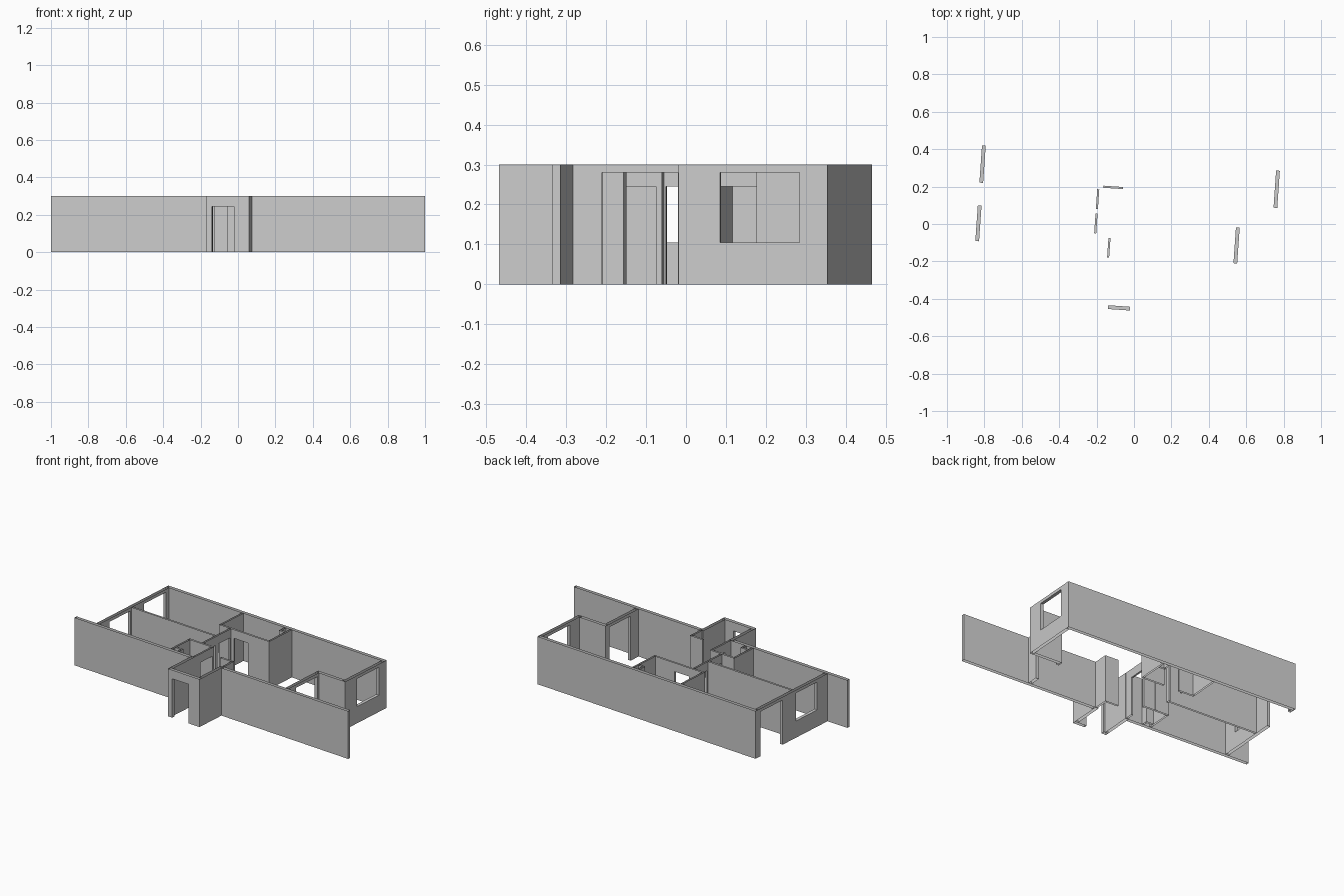
import bpy, bmesh, math

if "Cube" in bpy.data.objects:
    bpy.data.objects.remove(bpy.data.objects["Cube"], do_unlink=True)

HEIGHT = 0.30
TURN = math.radians(-4)
OUTER, INNER = 0.02, 0.011

grey = bpy.data.materials.new("plaster_grey")
grey.use_nodes = True
grey.diffuse_color = (0.6, 0.6, 0.6, 1)
grey.node_tree.nodes["Principled BSDF"].inputs["Base Color"].default_value = (0.6, 0.6, 0.6, 1)


def wall(name, axis, start, end, face, thick, openings=()):
    """Open-topped wall along 'p' (length) or 'q' (depth); openings are (from, to, sill, head)."""
    bm = bmesh.new()

    def quad(*pts):
        coords = [(a, t, z) if axis == "p" else (t, a, z) for a, t, z in pts]
        bm.faces.new([bm.verts.new(c) for c in coords])

    near, far = face, face + thick

    def sides(a, b, z0, z1):
        quad((a, near, z0), (b, near, z0), (b, near, z1), (a, near, z1))
        quad((b, far, z0), (a, far, z0), (a, far, z1), (b, far, z1))

    def jamb(a, z0, z1):
        quad((a, far, z0), (a, near, z0), (a, near, z1), (a, far, z1))

    def ledge(a, b, z):
        quad((a, near, z), (b, near, z), (b, far, z), (a, far, z))

    at = start
    jamb(start, 0, HEIGHT)
    for a, b, sill, head in openings:
        sides(at, a, 0, HEIGHT)
        sides(a, b, head, HEIGHT)
        ledge(a, b, head)
        if sill > 0:
            sides(a, b, 0, sill)
            ledge(a, b, sill)
        jamb(a, sill, head)
        jamb(b, sill, head)
        at = b
    sides(at, end, 0, HEIGHT)
    jamb(end, 0, HEIGHT)

    bmesh.ops.remove_doubles(bm, verts=bm.verts, dist=0.0001)
    bmesh.ops.recalc_face_normals(bm, faces=bm.faces)
    mesh = bpy.data.meshes.new(name)
    bm.to_mesh(mesh)
    bm.free()
    mesh.materials.append(grey)
    obj = bpy.data.objects.new(name, mesh)
    obj.rotation_euler.z = TURN
    bpy.context.collection.objects.link(obj)


def window(a, b):
    return (a, b, 0.105, 0.28)


def tall_door(a, b):
    return (a, b, 0, 0.28)


def door(a, b):
    return (a, b, 0, 0.245)


# Outer shell
FRONT, BACK = -0.264, 0.408
wall("back_wall", "p", -0.84, 0.758, BACK - OUTER, OUTER)
wall("front_wall_west", "p", -0.984, -0.139, FRONT, OUTER)
wall("front_wall_east", "p", 0.0925, 1.02, FRONT, OUTER)
wall("west_end_wall", "q", FRONT + OUTER, BACK - OUTER, -0.84, OUTER,
     [window(-0.15, 0.041), tall_door(0.163, 0.362)])
wall("east_end_wall", "q", 0.034, BACK - OUTER, 0.738, OUTER, [window(0.139, 0.338)])
wall("east_step_wall", "p", 0.545, 0.738, 0.034, OUTER)
wall("east_recess_wall", "q", FRONT + OUTER, 0.034, 0.545, OUTER, [tall_door(-0.172, 0.02)])

# Entrance porch
PORCH = -0.463
wall("porch_front", "p", -0.139, 0.0925, PORCH, OUTER, [door(-0.108, 0.011)])
wall("porch_west_wall", "q", PORCH + OUTER, FRONT + OUTER, -0.139, OUTER)
wall("porch_east_wall", "q", PORCH + OUTER, FRONT + OUTER, 0.0725, OUTER)
wall("hall_stub", "q", FRONT + OUTER, -0.15, 0.0815, INNER)
wall("hall_stub_return", "p", 0.0, 0.0815, -0.161, INNER)

# Bedroom partition and hall wall
wall("bedroom_partition", "p", -0.82, -0.209, 0.048, INNER)
wall("hall_wall", "q", -0.069, 0.182, -0.209, INNER,
     [door(-0.064, 0.041), door(0.066, 0.172)])

# Bathroom at the back
wall("bathroom_front", "p", -0.285, 0.08, 0.182, INNER, [door(-0.178, -0.073)])
wall("bathroom_west", "q", 0.193, BACK - OUTER, -0.285, INNER)
wall("bathroom_east", "q", 0.193, BACK - OUTER, 0.069, INNER)
wall("bathroom_duct_front", "p", 0.028, 0.069, 0.335, INNER)
wall("bathroom_duct_side", "q", 0.346, BACK - OUTER, 0.028, INNER)

# Small washroom at the front
wall("washroom_back", "p", -0.297, -0.12, -0.08, INNER)
wall("washroom_west", "q", FRONT + OUTER, -0.08, -0.297, INNER)
wall("washroom_east", "q", FRONT + OUTER, -0.08, -0.131, INNER, [door(-0.189, -0.084)])
wall("washroom_duct_back", "p", -0.286, -0.235, -0.215, INNER)
wall("washroom_duct_side", "q", FRONT + OUTER, -0.215, -0.246, INNER)
